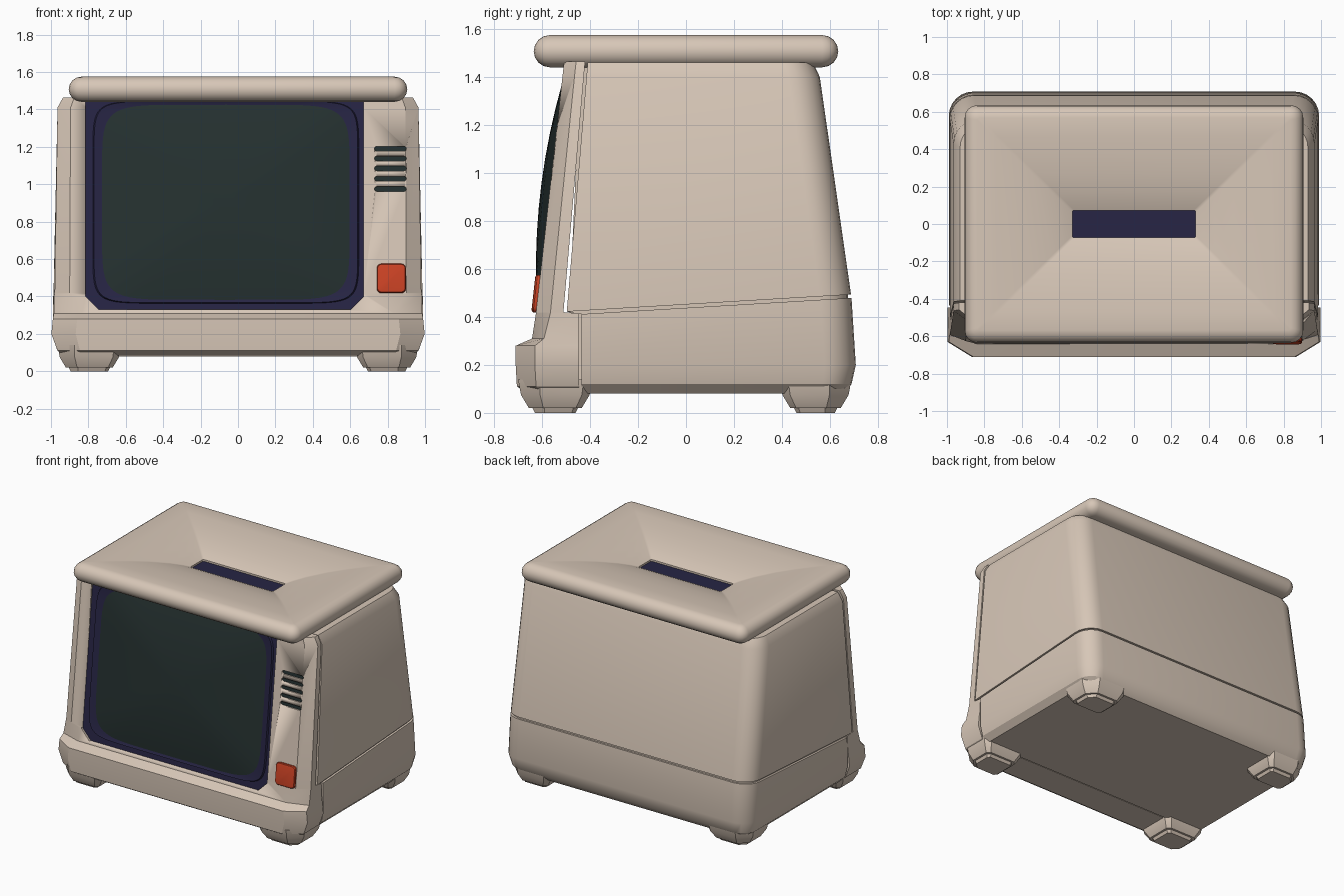
import bpy, bmesh, math
from mathutils import Vector

if "Cube" in bpy.data.objects:
    bpy.data.objects.remove(bpy.data.objects["Cube"])


def material(name, rgb):
    m = bpy.data.materials.new(name)
    m.diffuse_color = (*rgb, 1)
    m.use_nodes = True
    m.node_tree.nodes["Principled BSDF"].inputs["Base Color"].default_value = m.diffuse_color
    return m


BEIGE = material("warm_beige", (0.68, 0.57, 0.475))
NAVY = material("dark_navy", (0.020, 0.018, 0.058))
GLASS = material("dark_green_glass", (0.018, 0.030, 0.029))
RED = material("orange_red", (0.60, 0.055, 0.018))


def outline(x0, x1, y0, y1, corners):
    """Rectangle outline; each corner is (rx, ry, segments), starting at x1,y0."""
    pts = []
    for i, (rx, ry, n) in enumerate(corners):
        px, sx = (x1, -1) if i in (0, 1) else (x0, 1)
        py, sy = (y0, 1) if i in (0, 3) else (y1, -1)
        for k in range(n + 1):
            if n == 0:
                pts.append((px, py))
                break
            a = math.radians(-90 + 90 * i + 90 * k / n)
            pts.append((px + sx * rx + rx * math.cos(a),
                        py + sy * ry + ry * math.sin(a)))
    return pts


def finish(name, bm, mats, angle=30):
    bmesh.ops.recalc_face_normals(bm, faces=bm.faces)
    me = bpy.data.meshes.new(name)
    bm.to_mesh(me)
    bm.free()
    for m in mats:
        me.materials.append(m)
    ob = bpy.data.objects.new(name, me)
    bpy.context.collection.objects.link(ob)
    bpy.ops.object.select_all(action='DESELECT')
    ob.select_set(True)
    bpy.context.view_layer.objects.active = ob
    bpy.ops.object.shade_smooth_by_angle(angle=math.radians(angle))
    return ob


def add_loft(bm, rings, end_mat=0):
    loops = [[bm.verts.new(p) for p in r] for r in rings]
    n = len(loops[0])
    for a, b in zip(loops, loops[1:]):
        for i in range(n):
            bm.faces.new((a[i], a[(i + 1) % n], b[(i + 1) % n], b[i]))
    bm.faces.new(loops[0][::-1])
    bm.faces.new(loops[-1]).material_index = end_mat


def loft(name, rings, mats, end_mat=0, angle=30):
    bm = bmesh.new()
    add_loft(bm, rings, end_mat)
    return finish(name, bm, mats, angle)


def lifted(pts, z, tilt=0):
    return [Vector((x, y, z + tilt * y)) for x, y in pts]


# Leaning front plane: x and z position plus height above the plane
LEAN = 0.112
NORMAL = Vector((0, -1, LEAN)).normalized()


def front_y(z):
    return -0.625 + LEAN * (z - 0.42)


def on_front(pts, h):
    return [Vector((x, front_y(z), z)) + NORMAL * h for x, z in pts]


def seam_y(z):
    return -0.505 + 0.0865 * (z - 0.42)


# Rear shell with a tilted groove between base and cover
rings = []
for z, tilt, w, yf, yb, r in [
        (0.08, 0, 0.93, -0.436, 0.655, 0.10), (0.12, 0, 0.97, -0.436, 0.69, 0.12),
        (0.20, 0, 0.99, -0.436, 0.708, 0.13), (0.438, 0.06, 0.987, -0.436, 0.69, 0.13),
        (0.438, 0.06, 0.972, -0.436, 0.675, 0.12), (0.452, 0.06, 0.972, -0.497, 0.675, 0.12),
        (0.452, 0.06, 0.985, -0.497, 0.688, 0.13), (1.40, 0, 0.965, seam_y(1.40) + 0.005, 0.558, 0.13),
        (1.46, 0, 0.93, seam_y(1.46) + 0.005, 0.53, 0.12)]:
    flat = (0, 0, 0)
    rings.append(lifted(outline(-w, w, yf, yb, [flat, (r, r, 6), (r, r, 6), flat]), z, tilt))
loft("rear_shell", rings, [BEIGE])

# Inner core behind the seams
loft("inner_core", [lifted(outline(-w, w, a, b, [(0, 0, 0)] * 4), z) for z, w, a, b in
                    [(0.12, 0.94, -0.50, 0.6), (1.44, 0.91, -0.44, 0.48)]], [BEIGE])

# Front panel with a projecting lower lip and chamfered corners
rings = []
for z, w, yf, yb, cx, cy in [
        (0.085, 0.93, -0.665, -0.447, 0.10, 0.06), (0.11, 0.965, -0.705, -0.447, 0.12, 0.08),
        (0.20, 0.998, -0.71, -0.447, 0.13, 0.08), (0.28, 0.99, -0.71, -0.447, 0.13, 0.08),
        (0.31, 0.985, -0.642, -0.447, 0.15, 0.05), (0.415, 0.98, front_y(0.415), -0.447, 0.08, 0.06),
        (0.42, 0.98, front_y(0.42), seam_y(0.42) - 0.006, 0.08, 0.06),
        (1.41, 0.965, front_y(1.41), seam_y(1.41) - 0.006, 0.07, 0.05),
        (1.465, 0.935, front_y(1.465), seam_y(1.465) - 0.006, 0.06, 0.05)]:
    flat = (0, 0, 0)
    rings.append(lifted(outline(-w, w, yf, yb, [(cx, cy, 1), flat, flat, (cx, cy, 1)]), z))
panel = loft("front_panel", rings, [BEIGE])

# Recesses for the screen surround and the vents
CH, NONE = (0.07, 0.07, 1), (0, 0, 0)
opening = outline(-0.815, 0.672, 0.33, 1.45, [CH, NONE, NONE, CH])
vents = [outline(0.73, 0.90, z - 0.013, z + 0.013, [(0.013, 0.013, 4)] * 4)
         for z in (0.975, 1.03, 1.085, 1.138, 1.19)]
bm = bmesh.new()
add_loft(bm, [on_front(opening, -0.03), on_front(opening, 0.05)])
for v in vents:
    add_loft(bm, [on_front(v, -0.025), on_front(v, 0.05)])
cutter = finish("recess_cutter", bm, [BEIGE])
cutter.hide_render = True
cutter.hide_viewport = True
cutter.display_type = 'WIRE'
cut = panel.modifiers.new("recesses", 'BOOLEAN')
cut.operation = 'DIFFERENCE'
cut.solver = 'EXACT'
cut.object = cutter

# Navy surround floor and walls, slightly inside the recess
loft("screen_surround", [on_front(opening, -0.04), on_front(opening, -0.014)], [NAVY])


def screen_outline(hx, hz, power, n=64):
    def s(v):
        return math.copysign(abs(v) ** (2 / power), v)
    return [(-0.065 + hx * s(math.cos(2 * math.pi * k / n)),
             0.905 + hz * s(math.sin(2 * math.pi * k / n))) for k in range(n)]


# Raised frame around the glass
loft("screen_frame", [on_front(screen_outline(hx, hz, p), h) for hx, hz, p, h in
                      [(0.715, 0.542, 10, -0.02), (0.705, 0.538, 10, -0.003),
                       (0.66, 0.52, 7, -0.012)]], [NAVY])

# Bulging glass
loft("screen_glass", [on_front(screen_outline(0.665 * s, 0.525 * s, 4 + 3 * s), -0.012 + 0.05 * (1 - s * s))
                      for s in (1, 0.93, 0.82, 0.68, 0.5, 0.3, 0.1)], [GLASS])

# Dark vent backs
bm = bmesh.new()
for v in vents:
    add_loft(bm, [on_front(v, -0.028), on_front(v, -0.012)])
finish("vent_backs", bm, [GLASS])

# Power button
rings = []
for d, h in ((0, -0.01), (0, 0.012), (0.004, 0.018), (0.012, 0.02)):
    r = 0.025 - d * 0.5
    rings.append(on_front(outline(0.742 + d, 0.898 - d, 0.418 + d, 0.574 - d, [(r, r, 4)] * 4), h))
loft("power_button", rings, [RED])

# Feet and their pads, mirrored left and right
for side, label in ((-1, "left"), (1, "right")):
    for place, y0, y1, back in (("front", -0.70, -0.39, 0), ("rear", 0.39, 0.69, 1)):
        rings = []
        for z, d, c in ((0.14, 0.0, 0.09), (0.075, 0.012, 0.08), (0.02, 0.045, 0.06), (0.02, 0.06, 0.05),
                        (0.0, 0.07, 0.04)):
            chamfer = [(c, c, 1), (c, c, 1), (c * 0.4, c * 0.4, 1), (c * 0.4, c * 0.4, 1)]
            chamfer[0 if back else 1] = (c * 0.4, c * 0.4, 1)
            pts = outline(0.625 + d, 0.965 - d, y0 + d, y1 - d, chamfer)
            rings.append(lifted([(side * x, y) for x, y in pts], z))
        loft(f"{label}_{place}_foot", rings, [BEIGE])

# Top tray: round rim sinking to a slot, navy slot floor
rings = []
R = 0.067
for k in range(9):
    a = math.radians(-90 + 180 * k / 8)
    e = R * math.cos(a)
    r = 0.012 + e * 0.8
    rings.append(lifted(outline(-0.838 - e, 0.838 + e, -0.568 - e, 0.568 + e, [(r, r, 4)] * 4),
                        1.508 + R * math.sin(a)))
for t, z in ((0.8, 1.571), (0.6, 1.562), (0.4, 1.548), (0.2, 1.525), (0.08, 1.505), (0, 1.488), (0, 1.475)):
    hx, hy = 0.33 + 0.508 * t, 0.073 + 0.495 * t
    rings.append(lifted(outline(-hx, hx, -hy, hy, [(0.011, 0.011, 4)] * 4), z))
loft("top_tray", rings, [BEIGE, NAVY], end_mat=1, angle=40)
